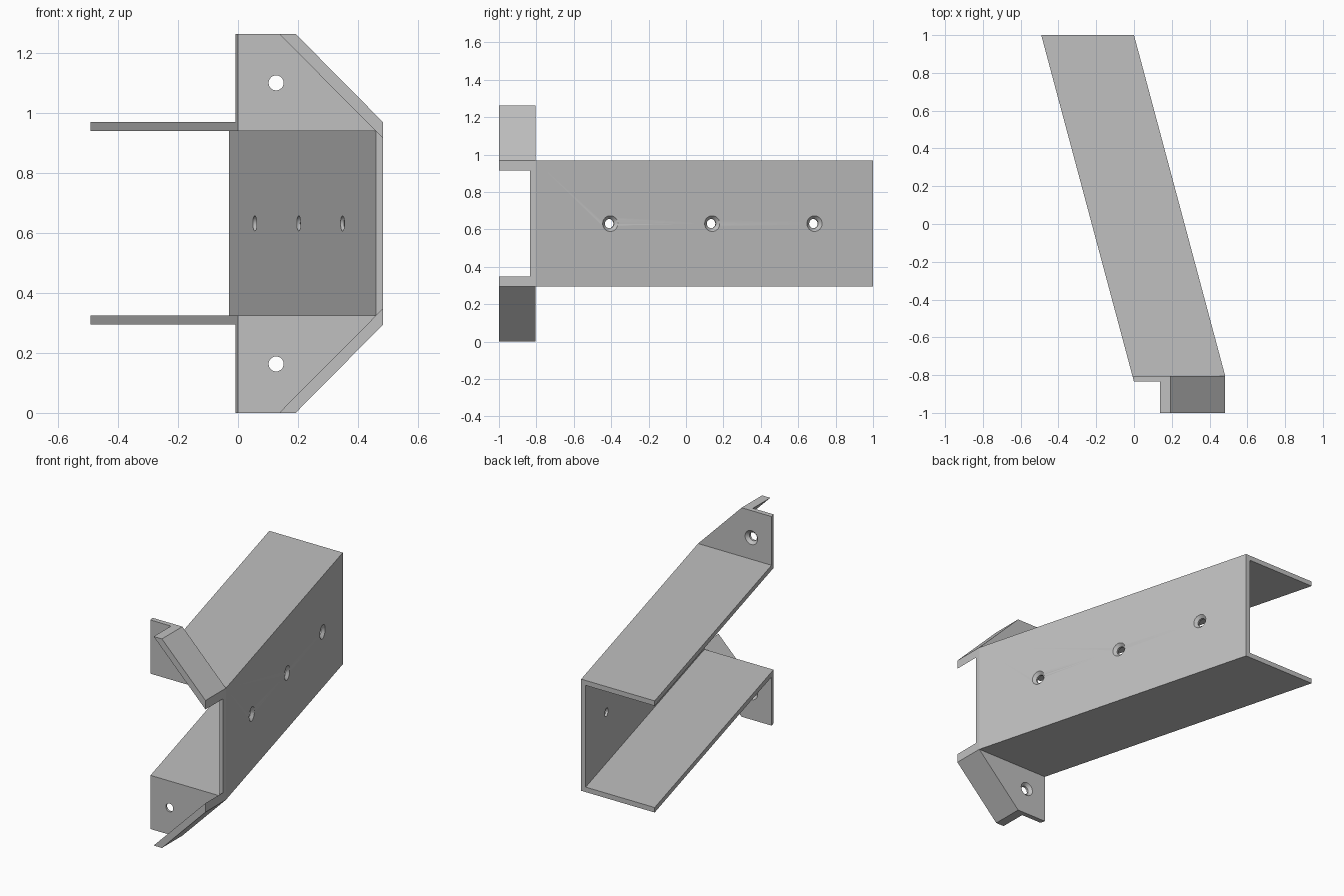
import bpy, bmesh, math
from mathutils import Vector

if "Cube" in bpy.data.objects:
    bpy.data.objects.remove(bpy.data.objects["Cube"])

HEIGHT = 1.262
PLATE_FRONT, PLATE_BACK = -0.835, -0.805
SLANT = -0.483 / 1.805          # sideways drift of the channel per unit of y
OUTER_X = 0.483
FLANGE_LOW, FLANGE_HIGH = 0.294, 0.324

steel = bpy.data.materials.new("plain grey steel")
steel.use_nodes = True
grey = (0.53, 0.53, 0.53, 1)
steel.diffuse_color = grey
steel.node_tree.nodes["Principled BSDF"].inputs["Base Color"].default_value = grey


def make_object(name, bm):
    bmesh.ops.recalc_face_normals(bm, faces=bm.faces)
    mesh = bpy.data.meshes.new(name)
    bm.to_mesh(mesh)
    bm.free()
    mesh.materials.append(steel)
    obj = bpy.data.objects.new(name, mesh)
    bpy.context.collection.objects.link(obj)
    return obj


def mirrored(half):
    """Close a lower half outline with its reflection about mid height."""
    return half + [(x, HEIGHT - z) for x, z in reversed(half)]


def prism(name, outline, y0, y1, drift=lambda x: SLANT):
    """Extrude an x-z outline along y, sliding each point sideways."""
    bm = bmesh.new()
    front = [bm.verts.new((x, y0, z)) for x, z in outline]
    back = [bm.verts.new((x + drift(x) * (y1 - y0), y1, z)) for x, z in outline]
    bm.faces.new(front)
    bm.faces.new(back)
    n = len(outline)
    for i in range(n):
        j = (i + 1) % n
        bm.faces.new((front[i], front[j], back[j], back[i]))
    return make_object(name, bm)


def countersinks(name, points, axis):
    """Screw hole cutters: straight bore opening into a cone at the face."""
    bm = bmesh.new()
    turn = Vector((0, 0, 1)).rotation_difference(Vector(axis).normalized())
    sides = 32
    for p in points:
        rings = []
        for r, d in ((0.025, -0.1), (0.025, -0.017), (0.042, 0), (0.059, 0.017)):
            rings.append([bm.verts.new(Vector(p) + turn @ Vector((
                r * math.cos(math.tau * k / sides),
                r * math.sin(math.tau * k / sides), d))) for k in range(sides)])
        bm.faces.new(rings[0])
        bm.faces.new(rings[-1])
        for a, b in zip(rings, rings[1:]):
            for k in range(sides):
                m = (k + 1) % sides
                bm.faces.new((a[k], a[m], b[m], b[k]))
    cutter = make_object(name, bm)
    cutter.hide_render = True
    return cutter


def drill(obj, cutter):
    mod = obj.modifiers.new("screw holes", "BOOLEAN")
    mod.operation = "DIFFERENCE"
    mod.solver = "EXACT"
    mod.object = cutter
    graph = bpy.context.evaluated_depsgraph_get()
    mesh = bpy.data.meshes.new_from_object(obj.evaluated_get(graph))
    obj.modifiers.clear()
    obj.data = mesh
    bpy.data.objects.remove(cutter)
    bpy.context.view_layer.objects.active = obj
    obj.select_set(True)
    bpy.ops.object.shade_smooth_by_angle(angle=math.radians(30))
    obj.select_set(False)


# Mounting plate: two chamfered ears joined by a narrow strip
plate = prism("mounting_plate", mirrored([
    (0.46, FLANGE_HIGH), (0, FLANGE_HIGH), (0, 0), (0.192, 0),
    (OUTER_X, FLANGE_LOW)]), PLATE_FRONT, PLATE_BACK,
    lambda x: SLANT if x in (0, 0.46) else 0)
drill(plate, countersinks("ear_hole_cutter", [
    (0.127, PLATE_BACK, z) for z in (0.163, HEIGHT - 0.163)], (0, 1, 0)))

# Slanted channel: a web with two flanges
channel = prism("slanted_channel", mirrored([
    (0.453, FLANGE_HIGH), (-0.008, FLANGE_HIGH), (-0.008, FLANGE_LOW),
    (OUTER_X, FLANGE_LOW)]), PLATE_BACK, 1)
drill(channel, countersinks("web_hole_cutter", [
    (OUTER_X + SLANT * (y - PLATE_BACK), y, HEIGHT / 2)
    for y in (-0.405, 0.14, 0.687)], (1, -SLANT, 0)))

# Stiffening lips along the chamfers
lip = [(0.137, 0), (0.192, 0), (OUTER_X, FLANGE_LOW), (OUTER_X, 0.348)]
prism("lower_lip", lip, -1, PLATE_FRONT, lambda x: 0)
prism("upper_lip", [(x, HEIGHT - z) for x, z in lip], -1, PLATE_FRONT, lambda x: 0)
